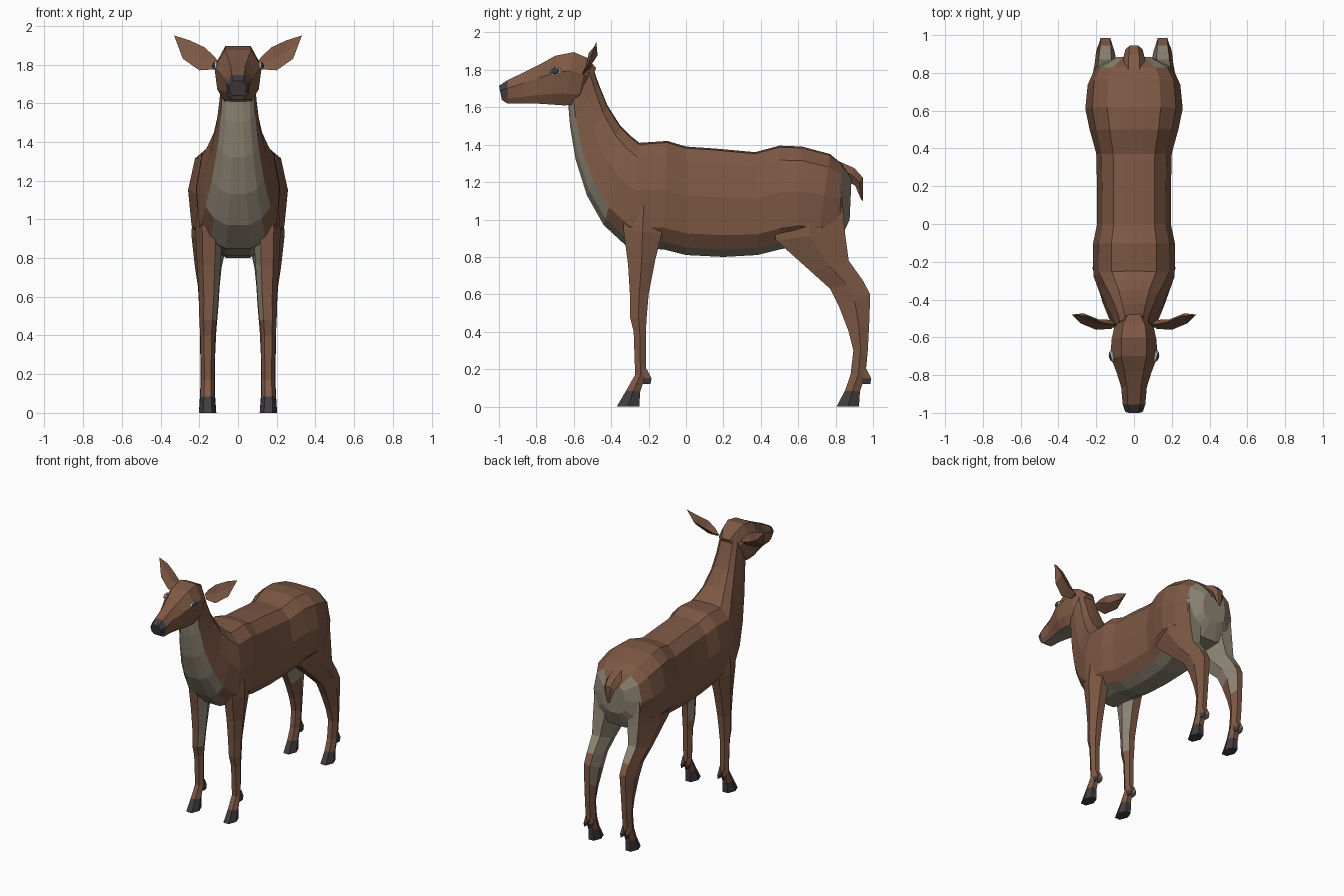
import bpy, bmesh, math
from mathutils import Vector, Matrix

if "Cube" in bpy.data.objects:
    bpy.data.objects.remove(bpy.data.objects["Cube"])


def material(name, rgb):
    m = bpy.data.materials.new(name)
    m.diffuse_color = (*rgb, 1)
    m.use_nodes = True
    m.node_tree.nodes["Principled BSDF"].inputs["Base Color"].default_value = m.diffuse_color
    return m


BROWN, CREAM, DARK, WHITE = 0, 1, 2, 3
MATS = [material("brown coat", (0.205, 0.098, 0.058)),
        material("cream fur", (0.27, 0.235, 0.175)),
        material("dark hoof", (0.055, 0.045, 0.05)),
        material("eye white", (0.75, 0.75, 0.75))]


def finish(name, bm, rule, mirror):
    bmesh.ops.recalc_face_normals(bm, faces=bm.faces)
    for f in bm.faces:
        f.material_index = rule(f.calc_center_median(), f.normal)
    me = bpy.data.meshes.new(name)
    bm.to_mesh(me)
    bm.free()
    for m in MATS:
        me.materials.append(m)
    ob = bpy.data.objects.new(name, me)
    bpy.context.collection.objects.link(ob)
    if mirror:
        ob.modifiers.new("mirror", 'MIRROR').use_mirror_merge = False
    return ob


def loft(name, rings, rule, mirror=False):
    """Skin a list of point rings and cap both ends."""
    bm = bmesh.new()
    vs = [[bm.verts.new(p) for p in r] for r in rings]
    n = len(vs[0])
    for a, b in zip(vs, vs[1:]):
        for i in range(n):
            j = (i + 1) % n
            bm.faces.new((a[i], a[j], b[j], b[i]))
    bm.faces.new(vs[0])
    bm.faces.new(vs[-1])
    return finish(name, bm, rule, mirror)


def slices(stations, section):
    """Symmetric rings; station = top y, top z, bottom y, bottom z, half width."""
    out = []
    for ty, tz, by, bz, w in stations:
        half = [(w * s, ty + (by - ty) * t, tz + (bz - tz) * t) for t, s in section]
        out.append(half + [(-x, y, z) for x, y, z in reversed(half)])
    return out


def limb(stations):
    """Six-sided rings; station = front y, z, back y, z, inner x, outer x."""
    hexagon = [(0, .25), (0, .75), (.5, 1), (1, .75), (1, .25), (.5, 0)]
    return [[(xi + (xo - xi) * v, fy + (by - fy) * u, fz + (bz - fz) * u)
             for u, v in hexagon] for fy, fz, by, bz, xi, xo in stations]


# Torso and neck, from rump to throat
body = [(.885, 1.22, .875, 1.0, .10), (.83, 1.30, .82, .88, .205),
        (.77, 1.35, .70, .86, .245), (.62, 1.39, .60, .86, .258),
        (.50, 1.395, .50, .84, .235), (.37, 1.36, .38, .81, .20),
        (.15, 1.38, .20, .80, .195), (0, 1.39, 0, .81, .195),
        (-.10, 1.42, -.12, .84, .218), (-.25, 1.41, -.31, .85, .215),
        (-.30, 1.45, -.44, .97, .18), (-.35, 1.50, -.53, 1.13, .145),
        (-.42, 1.61, -.59, 1.32, .113), (-.465, 1.72, -.62, 1.50, .095),
        (-.50, 1.82, -.63, 1.62, .088)]
belly_line = [(0, .22), (.015, .55), (.14, .86), (.45, 1), (.8, .93), (.93, .68), (1, .3)]


def body_colour(c, n):
    if c.y > .84 and c.z < 1.24:
        return CREAM                                  # rump patch
    if c.y < -.3 and n.y < -.6:
        return CREAM                                  # chest and throat
    return CREAM if n.z < -.8 and c.y < .8 else BROWN  # belly


loft("body", slices(body, belly_line), body_colour)

# Head with dark nose and pale chin
head = [(-.48, 1.81, -.54, 1.66, .06), (-.53, 1.865, -.58, 1.615, .105),
        (-.60, 1.895, -.65, 1.61, .12), (-.70, 1.875, -.72, 1.615, .122),
        (-.78, 1.83, -.80, 1.62, .092), (-.86, 1.79, -.87, 1.62, .068),
        (-.955, 1.745, -.955, 1.62, .06), (-1.0, 1.715, -.985, 1.64, .046)]


def head_colour(c, n):
    if c.y < -.97 and (c.z > 1.65 or n.y < -.6):
        return DARK
    return CREAM if n.z < -.8 else BROWN


loft("head", slices(head, [(0, .55), (.35, 1), (.78, .88), (1, .6)]), head_colour)


# Legs: pale on the inner upper faces
def leg_colour(c, n):
    if c.z > .5 and n.x < -.4:
        return CREAM
    if c.z > .7 and c.y > .8 and n.y > .4 and n.x < .3:
        return CREAM
    return BROWN


front = [(-.32, 1.22, -.12, 1.22, .08, .20), (-.335, .95, -.13, .92, .08, .22),
         (-.31, .76, -.165, .78, .09, .212), (-.30, .60, -.20, .60, .10, .202),
         (-.30, .48, -.21, .48, .11, .20), (-.28, .40, -.215, .40, .118, .195),
         (-.272, .17, -.215, .17, .122, .19), (-.32, .085, -.245, .08, .12, .195)]
rear = [(.47, 1.10, .83, 1.15, .06, .235), (.48, .89, .85, .93, .05, .24),
        (.67, .72, .87, .78, .085, .222), (.77, .63, .945, .675, .095, .207),
        (.82, .53, .985, .60, .10, .202), (.87, .40, .98, .45, .112, .197),
        (.895, .30, .972, .30, .118, .195), (.88, .17, .96, .17, .12, .193),
        (.85, .085, .93, .08, .118, .197)]

for name, leg, toe in (("front", front, -.37), ("rear", rear, .805)):
    loft(name + "_leg", limb(leg), leg_colour, True)
    ankle = leg[-1]
    sole = (toe, 0, toe + .12, 0, .112, .202)
    loft(name + "_hoof", limb([ankle, sole]), lambda c, n: DARK, True)
    # Dewclaws behind the pastern
    heel = leg[-2][2]
    for x in (.135, .175):
        claw = [[(x + d * r, heel - .015 + dy, z) for d, dy in ((-1, 0), (1, 0), (0, k))]
                for r, z, k in ((.012, .20, .02), (.014, .15, .045), (.006, .12, .04))]
        loft(name + "_dewclaw", claw, lambda c, n: DARK if c.z < .14 else BROWN, True)

# Ears: leaf outline, ridged behind and cupped in front
base, tip = Vector((.09, -.53, 1.80)), Vector((.33, -.48, 1.95))
upper = [(.125, -.53, 1.845), (.175, -.52, 1.89), (.25, -.49, 1.925)]
lower = [(.12, -.555, 1.775), (.20, -.56, 1.77), (.285, -.525, 1.83)]
bm = bmesh.new()
b, t = bm.verts.new(base), bm.verts.new(tip)
up = [b] + [bm.verts.new(p) for p in upper] + [t]
lo = [b] + [bm.verts.new(p) for p in lower] + [t]
for depth in (.035, .008):
    mid = [b] + [bm.verts.new((Vector(p) + Vector(q)) / 2 + Vector((0, depth, 0)))
                 for p, q in zip(upper, lower)] + [t]
    for i in range(4):
        for edge in (up, lo):
            quad = [edge[i], edge[i + 1], mid[i + 1], mid[i]]
            bm.faces.new(list(dict.fromkeys(quad)))
finish("ear", bm, lambda c, n: BROWN, True)

# Tail, bending down to a point
tail = [(.82, 1.31, .83, 1.23, .06), (.90, 1.275, .875, 1.2, .055),
        (.945, 1.225, .905, 1.18, .045), (.945, 1.10, .935, 1.11, .012)]
loft("tail", slices(tail, [(0, .5), (.5, 1), (1, .5)]), lambda c, n: BROWN)

# Eyes: white rim with a dark iris
for name, size, out, colour in (("eye_rim", 1, 0, WHITE), ("eye_iris", .8, .005, DARK)):
    bm = bmesh.new()
    place = (Matrix.Translation((.117 + out, -.70 - out * .3, 1.795))
             @ Matrix.Rotation(-.2, 4, 'Z') @ Matrix.Rotation(-.1, 4, 'Y')
             @ Matrix.Diagonal((.011, .033 * size, .022 * size, 1)))
    bmesh.ops.create_uvsphere(bm, u_segments=10, v_segments=6, radius=1, matrix=place)
    finish(name, bm, lambda c, n, k=colour: k, True)
